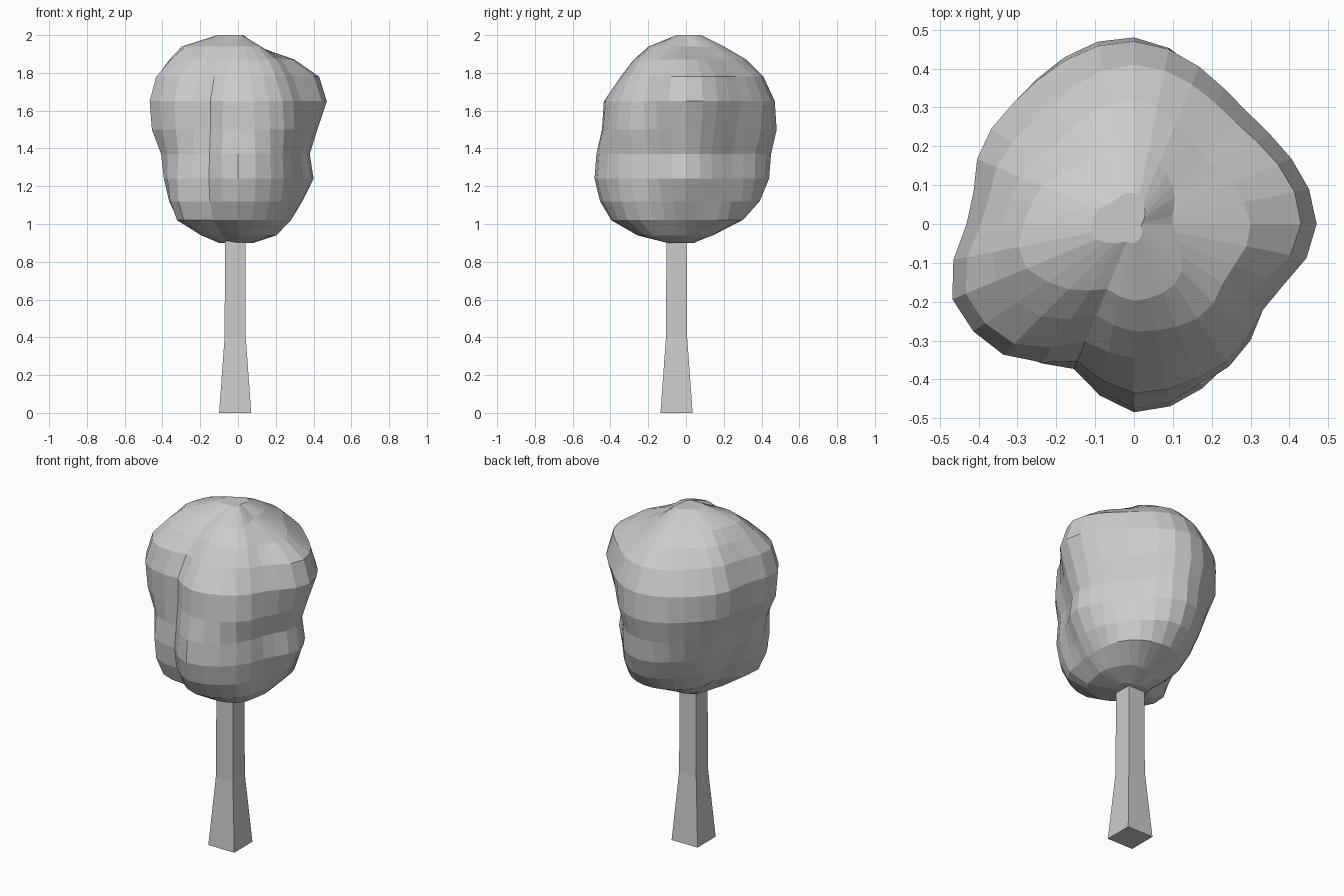
import bpy
import bmesh
import math

default = bpy.data.objects.get("Cube")
if default:
    bpy.data.objects.remove(default, do_unlink=True)

grey = bpy.data.materials.new("plain grey")
grey.use_nodes = True
colour = (0.6, 0.6, 0.6, 1)
grey.diffuse_color = colour
grey.node_tree.nodes["Principled BSDF"].inputs["Base Color"].default_value = colour


def loft(name, rings):
    """Skin a stack of closed rings of points and cap both ends."""
    bm = bmesh.new()
    loops = [[bm.verts.new(point) for point in ring] for ring in rings]
    count = len(loops[0])
    for low, high in zip(loops, loops[1:]):
        for i in range(count):
            j = (i + 1) % count
            bm.faces.new((low[i], low[j], high[j], high[i]))
    bm.faces.new(loops[0][::-1])
    bm.faces.new(loops[-1])
    mesh = bpy.data.meshes.new(name)
    bm.to_mesh(mesh)
    bm.free()
    mesh.materials.append(grey)
    obj = bpy.data.objects.new(name, mesh)
    bpy.context.collection.objects.link(obj)
    return obj


# Trunk: square section, flared towards the foot
def trunk_ring(z, half):
    corners = ((-half, -half), (half, -half), (half, half), (-half, half))
    return [(x - 0.015, y - 0.05, z) for x, y in corners]


loft("trunk", [trunk_ring(0, 0.085), trunk_ring(0.4, 0.056), trunk_ring(1.05, 0.053)])

# Crown cross-sections: height, then reach every eighth turn from the left side
SECTIONS = [
    (0.90, (.08, .05, .04, .06, .10, .10, .10, .10)),
    (0.94, (.20, .18, .13, .15, .14, .25, .26, .26)),
    (1.02, (.28, .31, .30, .25, .24, .41, .40, .36)),
    (1.12, (.34, .34, .39, .31, .30, .45, .46, .40)),
    (1.24, (.40, .35, .44, .36, .35, .46, .49, .42)),
    (1.37, (.38, .34, .45, .40, .39, .45, .48, .41)),
    (1.50, (.42, .38, .48, .44, .46, .47, .45, .44)),
    (1.65, (.47, .41, .47, .44, .47, .48, .44, .43)),
    (1.78, (.43, .37, .41, .37, .43, .44, .35, .37)),
    (1.87, (.30, .25, .32, .29, .37, .34, .28, .30)),
    (1.94, (.10, .14, .20, .21, .31, .24, .20, .18)),
    (2.00, (.02, .04, .08, .08, .12, .07, .05, .03)),
]

# Upright creases and ridges between the leaf masses: angle, depth, spread
FOLDS = ((247, -0.17, 14), (331, -0.10, 16), (174, -0.10, 16), (203, 0.06, 14))
COLUMNS = 32


def reach(radii, turn):
    """Smooth closed curve through the eight radii, with the folds applied."""
    i = int(turn * 8)
    t = turn * 8 - i
    a, b, c, d = [radii[(i + k) % 8] for k in (-1, 0, 1, 2)]
    r = b + t / 2 * (c - a + t * (2 * a - 5 * b + 4 * c - d + t * (3 * (b - c) + d - a)))
    for angle, depth, spread in FOLDS:
        r *= 1 + depth * math.exp(-((turn * 360 - angle) / spread) ** 2)
    return r


def crown_ring(z, radii):
    ring = []
    for k in range(COLUMNS):
        turn = k / COLUMNS
        r = reach(radii, turn)
        ring.append((r * math.cos(turn * math.tau), r * math.sin(turn * math.tau), z))
    return ring


loft("crown", [crown_ring(z, radii) for z, radii in SECTIONS])
